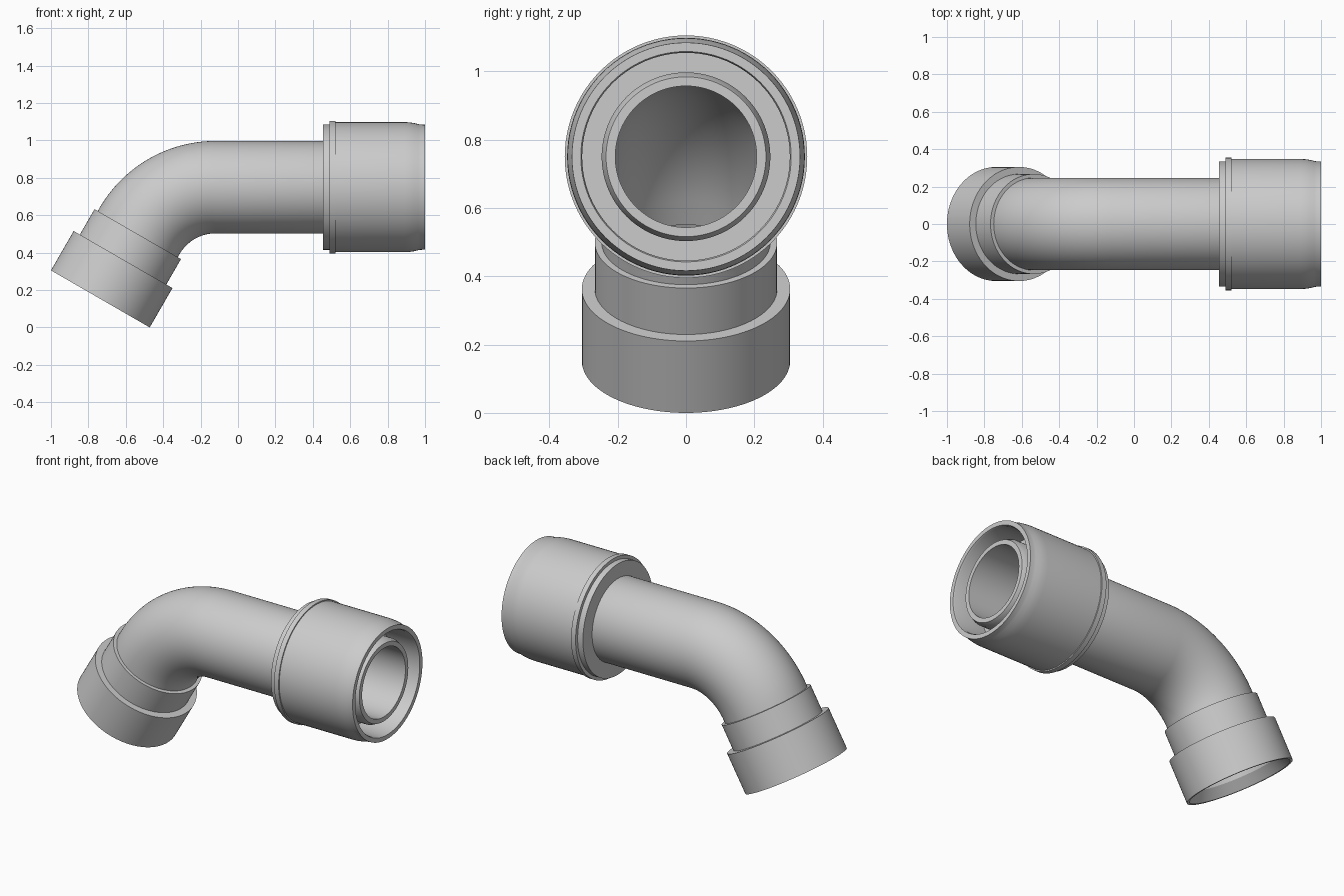
import bpy, bmesh, math
from mathutils import Vector

if "Cube" in bpy.data.objects:
    bpy.data.objects.remove(bpy.data.objects["Cube"])

SEGS = 96
R = 0.47                                   # bend radius of the centre line
A = math.radians(60)
MOUTH = Vector((-0.736, 0, 0.1525))        # centre of the lower opening
D0 = Vector((math.cos(A), 0, math.sin(A)))
L1 = (0.75 - MOUTH.z) / D0.z - R * math.tan(A / 2)   # lower straight length
L2 = L1 + R * A                            # distance where the bend ends
BEND_END = MOUTH + D0 * L1 + Vector((R * math.tan(A / 2) * (1 + D0.x), 0,
                                    R * math.tan(A / 2) * D0.z))


def frame(s):
    """Centre and up vector at distance s along the fitting's centre line."""
    if s <= L1:
        return MOUTH + D0 * s, Vector((-D0.z, 0, D0.x))
    if s >= L2:
        return BEND_END + Vector((s - L2, 0, 0)), Vector((0, 0, 1))
    a = (L2 - s) / R
    up = Vector((-math.sin(a), 0, math.cos(a)))
    return BEND_END + Vector((0, 0, -R)) + up * R, up


def at_x(x):
    return L2 + x - BEND_END.x


def sweep(name, profile):
    """Turn a closed (distance, radius) profile around the centre line."""
    bm = bmesh.new()
    rings = []
    for s, r in profile:
        c, up = frame(s)
        rings.append([bm.verts.new(c + r * (up * math.cos(t) + Vector((0, math.sin(t), 0))))
                      for t in (2 * math.pi * i / SEGS for i in range(SEGS))])
    for k, a in enumerate(rings):
        b = rings[(k + 1) % len(rings)]
        for i in range(SEGS):
            j = (i + 1) % SEGS
            bm.faces.new((a[i], a[j], b[j], b[i]))
    bmesh.ops.recalc_face_normals(bm, faces=bm.faces)
    me = bpy.data.meshes.new(name)
    bm.to_mesh(me)
    bm.free()
    ob = bpy.data.objects.new(name, me)
    bpy.context.collection.objects.link(ob)
    bpy.ops.object.select_all(action='DESELECT')
    ob.select_set(True)
    bpy.context.view_layer.objects.active = ob
    bpy.ops.object.shade_smooth_by_angle(angle=math.radians(25))
    return ob


# Bent pipe with a chamfered right end
N = 28
stations = [L1 + (L2 - L1) * i / N for i in range(N + 1)]
start, end = 0.34, at_x(0.975)
outer = [(start, 0.247)] + [(s, 0.247) for s in stations] + [(end - 0.03, 0.247), (end, 0.234)]
inner = [(end, 0.207)] + [(s, 0.207) for s in reversed(stations)] + [(start, 0.207)]
sweep("bent_pipe", outer + inner)

# Lower socket: wide mouth, then a narrower collar
sweep("lower_socket", [(0, 0.305), (0.243, 0.305), (0.243, 0.267), (0.4, 0.267),
                       (0.4, 0.243), (0.2, 0.243), (0.06, 0.255), (0, 0.29)])

# Right coupling: back step, raised ring, body with rounded-in rim, open gap
coupling = [(0.455, 0.243), (0.455, 0.335), (0.49, 0.335), (0.49, 0.355), (0.52, 0.355),
            (0.52, 0.348), (0.89, 0.348), (0.915, 0.3465), (0.94, 0.343), (0.965, 0.337),
            (0.975, 0.335), (1.0, 0.334), (1.0, 0.308), (0.99, 0.304), (0.8, 0.304),
            (0.8, 0.243)]
sweep("right_coupling", [(at_x(x), r) for x, r in coupling])
